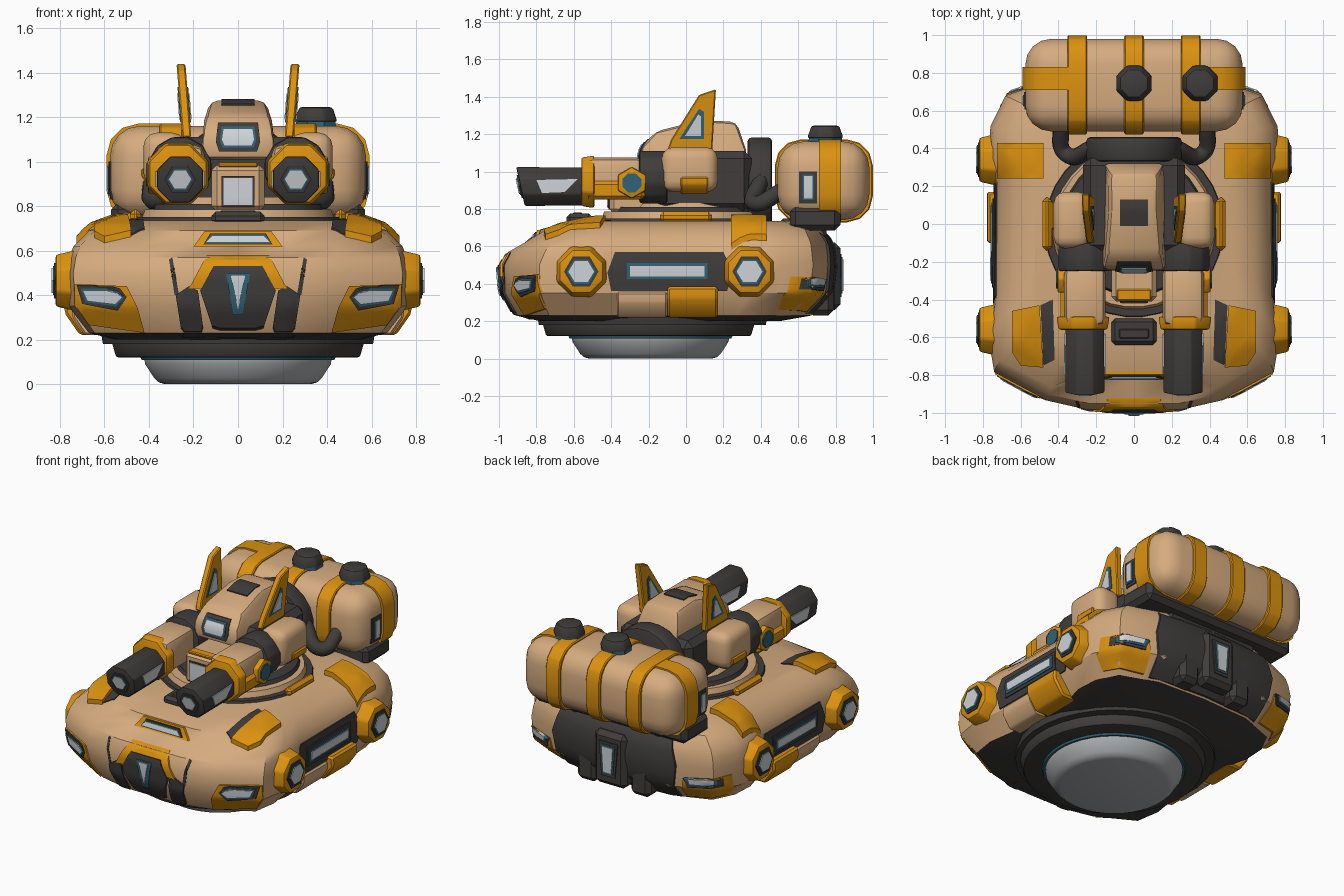
import bpy, bmesh, math
from mathutils import Vector, Matrix
from mathutils.bvhtree import BVHTree

if "Cube" in bpy.data.objects:
    bpy.data.objects.remove(bpy.data.objects["Cube"])


def material(name, rgb):
    m = bpy.data.materials.new(name)
    m.use_nodes = True
    m.diffuse_color = (*rgb, 1)
    m.node_tree.nodes["Principled BSDF"].inputs["Base Color"].default_value = (*rgb, 1)
    return m


TAN = material("tan_armour", (0.67, 0.41, 0.21))
ORANGE = material("orange_trim", (0.72, 0.29, 0.005))
DARK = material("dark_metal", (0.05, 0.046, 0.044))
TEAL = material("teal_glass", (0.03, 0.125, 0.18))
LIGHT = material("pale_light", (0.62, 0.65, 0.68))
GREY = material("grey_dish", (0.40, 0.42, 0.43))


def finish(bm, name, mat, bevel=0, seg=2):
    """Clean, bevel, shade and link one part."""
    bmesh.ops.remove_doubles(bm, verts=bm.verts[:], dist=0.0005)
    bmesh.ops.recalc_face_normals(bm, faces=bm.faces[:])
    if bevel:
        sharp = [e for e in bm.edges if e.calc_face_angle(0) > 0.5]
        bmesh.ops.bevel(bm, geom=sharp, offset=bevel, offset_type='OFFSET', segments=seg,
                        profile=0.5, affect='EDGES', clamp_overlap=True)
    for f in bm.faces:
        f.smooth = True
    for e in bm.edges:
        e.smooth = e.calc_face_angle(0) < 0.55
    me = bpy.data.meshes.new(name)
    bm.to_mesh(me)
    bm.free()
    me.materials.append(mat)
    ob = bpy.data.objects.new(name, me)
    bpy.context.collection.objects.link(ob)
    return ob


def box(name, loc, size, mat, bevel=0.02, seg=1):
    bm = bmesh.new()
    bmesh.ops.create_cube(bm, size=1, matrix=Matrix.Translation(loc) @ Matrix.Diagonal((*size, 1)))
    return finish(bm, name, mat, bevel, seg)


def cyl(name, loc, axis, lo, hi, r1, r2, mat, n=8, bevel=0, slant=0):
    """Cone or cylinder along an axis; slant shears its low end."""
    bm = bmesh.new()
    rot = (Matrix.Rotation(math.pi / 2, 4, 'Y'), Matrix.Rotation(-math.pi / 2, 4, 'X'),
           Matrix.Identity(4))[axis]
    centre = Vector(loc)
    centre[axis] = (lo + hi) / 2
    bmesh.ops.create_cone(bm, cap_ends=True, segments=n, radius1=r1, radius2=r2, depth=hi - lo,
                          matrix=Matrix.Translation(centre) @ rot @ Matrix.Rotation(math.pi / n, 4, 'Z'))
    for v in bm.verts:
        if v.co[axis] < centre[axis]:
            v.co[axis] -= (v.co.z - centre.z) * slant
    return finish(bm, name, mat, bevel, 2)


def point(p, axis, d):
    c = list(p)
    c.insert(axis, d)
    return Vector(c)


def prism(name, pts, axis, lo, hi, mat, bevel=0, seg=1, move=None):
    bm = bmesh.new()
    a, b = [[bm.verts.new(point(p, axis, d)) for p in pts] for d in (lo, hi)]
    bm.faces.new(a)
    bm.faces.new(b)
    for i in range(len(pts)):
        j = (i + 1) % len(pts)
        bm.faces.new((a[i], a[j], b[j], b[i]))
    if move:
        for v in bm.verts:
            v.co = move(v.co)
    return finish(bm, name, mat, bevel, seg)


def plate(name, target, pts, axis, sign, mat, thick=0.007):
    """Convex outline draped on a part, seen along an axis."""
    tree = BVHTree.FromObject(target, bpy.context.evaluated_depsgraph_get())
    out = point((0, 0), axis, sign)
    bm = bmesh.new()
    face = bm.faces.new([bm.verts.new(point(p, axis, sign * 3)) for p in pts])
    bmesh.ops.poke(bm, faces=[face])
    bmesh.ops.subdivide_edges(bm, edges=bm.edges[:], cuts=3, use_grid_fill=True)
    for v in bm.verts:
        hit = tree.ray_cast(v.co, -out)[0]
        if hit is None:
            hit = tree.find_nearest(Vector(v.co) - out * 2.2)[0]
        v.co = hit - out * 0.015
    ext = bmesh.ops.extrude_face_region(bm, geom=bm.faces[:])["geom"]
    bmesh.ops.translate(bm, vec=out * (thick + 0.015),
                        verts=[g for g in ext if isinstance(g, bmesh.types.BMVert)])
    return finish(bm, name, mat)


def inset(pts, d):
    mid, half = [], []
    for k in (0, 1):
        vals = [p[k] for p in pts]
        mid.append((min(vals) + max(vals)) / 2)
        half.append((max(vals) - min(vals)) / 2)
    return [tuple(mid[k] + (p[k] - mid[k]) * (1 - d / half[k]) for k in (0, 1)) for p in pts]


def lamp(name, target, pts, axis, sign, rim=0.018, glow=0.012):
    """Dark frame, then a glass border, then the pale light."""
    frame = plate(name + "_frame", target, pts, axis, sign, DARK)
    glass = plate(name + "_glass", frame, inset(pts, rim), axis, sign, TEAL, 0.005)
    plate(name + "_light", glass, inset(pts, rim + glow), axis, sign, LIGHT, 0.005)


def rect(x0, x1, z0, z1):
    return [(x0, z0), (x1, z0), (x1, z1), (x0, z1)]


def rounded(cx, cz, hw, hh, r):
    pts = []
    for k in range(16):
        q = k // 4
        a = math.radians(q * 90 + (k % 4) * 30)
        sx, sz = (1, -1, -1, 1)[q], (1, 1, -1, -1)[q]
        pts.append((cx + sx * (hw - r) + r * math.cos(a), cz + sz * (hh - r) + r * math.sin(a)))
    return pts


def flip(pts, s):
    return [(s * x, y) for x, y in pts]


# Hull: one plan outline lofted through several heights, hood stepped back in the middle
half = [(0, -.98), (.24, -.98), (.46, -.93), (.74, -.78), (.77, -.6), (.74, -.4), (.735, .22),
        (.77, .35), (.76, .52), (.68, .68), (.4, .78), (0, .8)]
outline = half + flip(half[-2:0:-1], -1)
levels = [(.2, .72, -.78, .5, 0), (.23, .87, -.91, .67, 0), (.35, .99, -.975, .78, 0),
          (.5, 1, -.985, .8, 0), (.57, .985, -.95, .79, 0), (.62, .96, -.91, .78, .11),
          (.69, .87, -.79, .74, .01), (.735, .71, -.62, .6, 0)]
bm = bmesh.new()
rings = [[bm.verts.new((x * w, f + (y + .98) / 1.78 * (b - f) + (step if y < -.95 else 0), z))
          for x, y in outline] for z, w, f, b, step in levels]
for a, b in zip(rings, rings[1:]):
    for i in range(len(a)):
        j = (i + 1) % len(a)
        bm.faces.new((a[i], a[j], b[j], b[i]))
bm.faces.new(rings[0])
bm.faces.new(rings[-1])
hull = finish(bm, "hull", TAN)
hull.data.materials.append(DARK)
for f in hull.data.polygons:
    f.material_index = int(f.center.z < 0.22)

# Hover base
cyl("hover_skirt", (0, -.2, 0), 2, .12, .19, .55, .57, DARK, 32, .01)
cyl("skirt_flange", (0, -.18, 0), 2, .18, .24, .61, .62, DARK, 32)
cyl("dish_ring", (0, -.19, 0), 2, .108, .13, .435, .445, TEAL, 32)
cyl("hover_dish", (0, -.19, 0), 2, 0, .115, .36, .435, GREY, 40, .03)

# Nose and hood
plate("nose_chevron", hull, [(-.22, .43), (.22, .43), (.14, .58), (-.14, .58)], 1, -1, ORANGE, .012)
nose = plate("nose_guard", hull, [(-.1, .21), (.1, .21), (.17, .42), (.11, .53), (-.11, .53), (-.17, .42)],
             1, -1, DARK, .018)
glass = plate("nose_glass", nose, [(-.02, .31), (.02, .31), (.055, .5), (-.055, .5)], 1, -1, TEAL)
plate("nose_light", glass, [(0, .335), (.033, .49), (-.033, .49)], 1, -1, LIGHT)
slot = plate("hood_slot", hull, [(-.2, .618), (.2, .618), (.15, .687), (-.15, .687)], 1, -1, ORANGE, .015)
lamp("hood_lamp", slot, [(-.155, .627), (.155, .627), (.125, .677), (-.125, .677)], 1, -1, .005, .006)
vent = box("deck_vent", (0, -.57, .745), (.24, .14, .06), DARK)
box("deck_vent_lip", (0, -.58, .77), (.16, .05, .02), DARK, .005)

# Rear plating
plate("rear_plating", hull, [(-.42, .24), (.42, .24), (.46, .5), (.4, .7), (-.4, .7), (-.46, .5)], 1, 1, DARK, .015)
hatch = box("rear_hatch", (0, .765, .44), (.24, .12, .36), DARK, .03)
lamp("rear_lamp", hatch, [(-.05, .33), (.05, .33), (.07, .56), (-.07, .56)], 1, 1)

for s in (1, -1):
    side = "left_" if s > 0 else "right_"
    # Nose struts and corner lights
    plate(side + "nose_strut", hull, flip([(.15, .21), (.25, .21), (.28, .4), (.22, .44), (.18, .42)], s),
          1, -1, DARK, .012)
    plate(side + "hood_gap", hull, flip([(.265, .4), (.285, .4), (.31, .56), (.295, .57)], s), 1, -1, DARK, .003)
    trim = plate(side + "headlight_trim", hull, flip([(.42, .23), (.67, .265), (.735, .36), (.735, .45),
                 (.5, .44), (.45, .34)], s), 1, -1, ORANGE, .012)
    lamp(side + "headlight", trim, flip([(.54, .33), (.7, .36), (.725, .445), (.46, .45)], s), 1, -1)
    trim = plate(side + "tail_trim", hull, flip([(.46, .25), (.66, .26), (.735, .34), (.735, .44),
                 (.5, .42)], s), 1, 1, ORANGE, .012)
    lamp(side + "tail_light", trim, flip([(.52, .36), (.71, .37), (.71, .485), (.5, .485)], s), 1, 1)
    box(side + "rear_step", (s * .2, .72, .34), (.15, .14, .22), DARK, .03)
    # Fenders
    plate(side + "front_fender", hull, flip([(.48, -.76), (.6, -.75), (.645, -.68), (.645, -.46), (.5, -.43)], s),
          2, 1, ORANGE, .03)
    plate(side + "fender_gap", hull, flip([(.42, -.72), (.48, -.75), (.495, -.43), (.43, -.4)], s), 2, 1, DARK)
    plate(side + "rear_fender", hull, flip(rect(.48, .725, .24, .43), s), 2, 1, ORANGE, .035)
    # Side light bay and lower blocks
    bay = plate(side + "side_bay", hull, [(-.4, .36), (.22, .36), (.25, .46), (.2, .57), (-.38, .57),
                (-.42, .46)], 0, s, DARK)
    lamp(side + "side_lamp", bay, rect(-.335, .135, .405, .53), 0, s, .02, .015)
    prism(side + "sill_block", flip([(.6, .22), (.69, .22), (.745, .3), (.745, .355), (.6, .355)], s), 1,
          -.37, -.1, TAN, .01)
    prism(side + "sill_trim", flip([(.6, .22), (.71, .22), (.78, .32), (.775, .385), (.6, .385)], s), 1,
          -.1, .17, ORANGE, .012)
    # Hover pods
    for label, y in (("front", -.56), ("rear", .34)):
        lo, hi = sorted((s * .66, s * .82))
        big, small = (.165, .125) if s > 0 else (.125, .165)
        pod = cyl(side + label + "_pod", (0, y, .465), 0, lo, hi, big, small, ORANGE, 8, .012)
        ring = [(y + .092 * math.cos(a), .465 + .092 * math.sin(a))
                for a in [k * math.pi / 3 for k in range(6)]]
        lamp(side + label + "_pod_lamp", pod, ring, 0, s, .014, .009)

# Turret ring and core
cyl("turret_seat", (0, -.02, 0), 2, .71, .75, .48, .47, DARK, 32)
cyl("turret_collar", (0, -.02, 0), 2, .73, .785, .44, .42, TAN, 32)
cyl("turret_neck", (0, 0, 0), 2, .76, .81, .39, .37, DARK, 32)
cyl("turret_base", (0, .02, 0), 2, .79, .84, .32, .27, TAN, 16)
box("turret_core", (0, .1, .95), (.54, .5, .32), DARK, .04)
cyl("turret_back_disc", (0, 0, .93), 1, .33, .46, .255, .255, DARK, 20, .02)
chin = box("turret_chin", (0, -.24, .88), (.24, .34, .21), TAN, .025)
frame = plate("chin_frame", chin, rect(-.075, .075, .797, .935), 1, -1, DARK)
plate("chin_light", frame, rect(-.066, .066, .805, .927), 1, -1, LIGHT, .005)
box("chin_trim", (0, -.375, .985), (.18, .06, .02), ORANGE, .006)

# Turret head
head = prism("turret_head", [(-.25, 1.01), (-.24, 1.13), (-.16, 1.215), (.08, 1.275), (.27, 1.265), (.32, 1.12),
             (.32, 1)], 0, -.17, .17, TAN, .035, 2,
             lambda c: Vector((c.x * (1 - max(0, c.z - 1.13) * 1.9), c.y, c.z)))
lamp("head_lamp", head, [(-.085, 1.045), (.085, 1.045), (.1, 1.09), (.09, 1.175), (-.09, 1.175), (-.1, 1.09)],
     1, -1, .018, .01)
plate("head_hatch", head, rect(-.075, .075, -.01, .13), 2, 1, DARK)

for s in (1, -1):
    side = "left_" if s > 0 else "right_"
    # Shoulders and fins
    box(side + "shoulder", (s * .33, .02, 1.01), (.19, .3, .24), TAN, .06, 3)
    prism(side + "shoulder_trim", flip([(.28, .88), (.38, .88), (.435, .93), (.435, .97), (.28, .97)], s), 1,
          -.03, .12, ORANGE, .008)
    box(side + "deck_trim", (s * .46, 0, .755), (.05, .28, .06), ORANGE)
    lo, hi = sorted((s * .21, s * .25))
    fin = prism(side + "fin", [(-.1, 1.11), (-.08, 1.17), (.07, 1.41), (.16, 1.44), (.14, 1.11)], 0, lo, hi,
                ORANGE, .006, 1, lambda c: c + Vector((s * (c.z - 1.11) * .08, 0, 0)))
    for d in (s, -s):
        glass = plate(side + "fin_glass", fin, [(-.035, 1.175), (.095, 1.175), (.095, 1.32), (.07, 1.335)],
                      0, d, TEAL, .004)
        plate(side + "fin_light", glass, [(-.005, 1.19), (.08, 1.19), (.08, 1.295), (.065, 1.305)],
              0, d, LIGHT, .004)
    # Guns
    g = s * .26
    cyl(side + "gun_joint", (g, 0, .97), 1, -.25, -.1, .145, .145, DARK, 12, .015)
    box(side + "gun_housing", (g, -.38, .965), (.22, .32, .22), TAN, .045, 2)
    cyl(side + "gun_collar", (s * .27, 0, .945), 1, -.56, -.49, .14, .152, ORANGE, 8, .012)
    box(side + "gun_trim", (s * .355, -.38, .9), (.07, .32, .1), ORANGE)
    lo, hi = sorted((s * .34, s * .405))
    cyl(side + "gun_pivot", (0, -.29, .94), 0, lo, hi, .085, .085, ORANGE, 6, .01)
    cyl(side + "gun_pivot_glass", (0, -.29, .94), 0, lo + s * .008, hi + s * .008, .055, .055, TEAL, 8)
    barrel = cyl(side + "barrel", (g, 0, .92), 1, -.885, -.5, .112, .11, DARK, 8, .008, .22)
    muzzle = [(g + .07 * math.cos(k * math.pi / 3), .92 + .07 * math.sin(k * math.pi / 3)) for k in range(6)]
    lamp(side + "muzzle", barrel, muzzle, 1, -1, .014, .006)
    for d in (s, -s):
        plate(side + "barrel_mark", barrel, [(-.77, .885), (-.65, .89), (-.58, .96), (-.8, .955)], 0, d, LIGHT)
    # Hoses to the rear pack
    curve = bpy.data.curves.new(side + "hose", 'CURVE')
    curve.dimensions, curve.bevel_depth, curve.bevel_resolution = '3D', .045, 2
    curve.use_fill_caps = True
    path = curve.splines.new('BEZIER')
    path.bezier_points.add(2)
    for p, co in zip(path.bezier_points, ((.22, .4, .95), (.36, .37, .83), (.39, .52, .9))):
        p.co = (s * co[0], co[1], co[2])
        p.handle_left_type = p.handle_right_type = 'AUTO'
    path.use_smooth = True
    curve.materials.append(DARK)
    bpy.context.collection.objects.link(bpy.data.objects.new(side + "hose", curve))

# Rear cargo pack with straps, tray and vents
pack = box("cargo_pack", (0, .735, .95), (1.15, .49, .42), TAN, .135, 4)
for name, x in (("right", -.3), ("middle", 0), ("left", .3)):
    prism(name + "_strap", rounded(.737, .95, .262, .222, .14), 0, x - .052, x + .052, ORANGE, .006)
for s in (1, -1):
    side = "left_" if s > 0 else "right_"
    band = [(s * max(x, .3), z) for x, z in rounded(0, .95, .59, .22, .14)]
    prism(side + "end_strap", band, 1, .71, .83, ORANGE)
    lamp(side + "pack_lamp", pack, rect(.605, .7, .83, 1.0), 0, s, .017, .008)
box("pack_tray", (0, .69, .75), (1.14, .27, .13), DARK, .03)
box("pack_support", (0, .62, .68), (.7, .26, .14), DARK, .03)
for name, x in (("middle", 0), ("left", .35)):
    cyl(name + "_vent_base", (x, .745, 0), 2, 1.12, 1.185, .1, .095, TEAL, 8)
    cyl(name + "_vent_cap", (x, .745, 0), 2, 1.178, 1.245, .105, .08, DARK, 8, .012)
